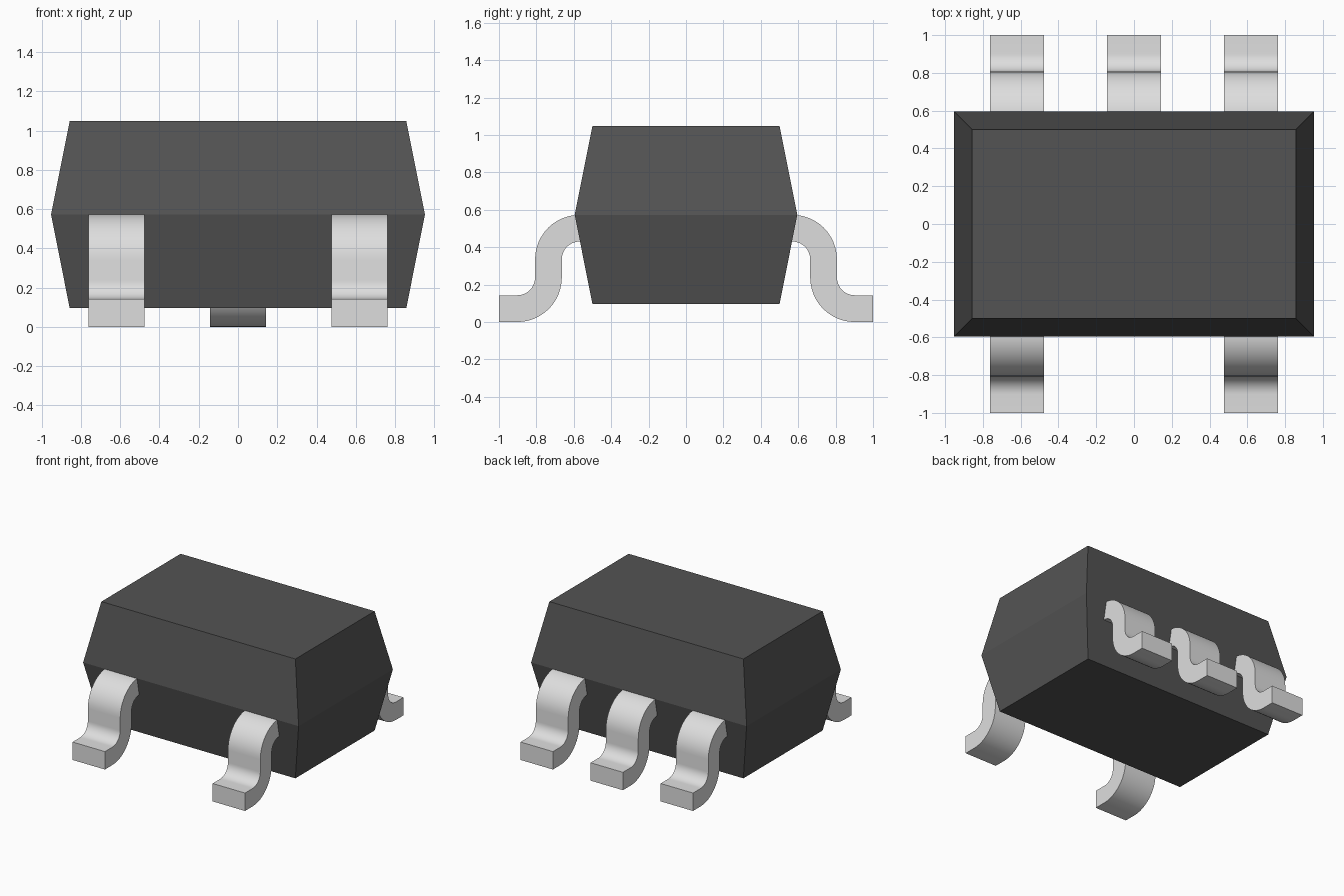
import bpy
import bmesh
from math import sin, cos, pi, radians
from mathutils import Vector

cube = bpy.data.objects.get("Cube")
if cube:
    bpy.data.objects.remove(cube, do_unlink=True)


def make_material(name, value):
    mat = bpy.data.materials.new(name)
    mat.use_nodes = True
    color = (value, value, value, 1)
    mat.diffuse_color = color
    mat.node_tree.nodes["Principled BSDF"].inputs["Base Color"].default_value = color
    return mat


def make_object(name, bm, mat):
    bmesh.ops.recalc_face_normals(bm, faces=bm.faces)
    mesh = bpy.data.meshes.new(name)
    bm.to_mesh(mesh)
    bm.free()
    mesh.materials.append(mat)
    obj = bpy.data.objects.new(name, mesh)
    bpy.context.collection.objects.link(obj)
    return obj


black = make_material("black plastic", 0.087)
silver = make_material("silver metal", 0.73)

BOTTOM, MIDDLE, TOP = 0.095, 0.573, 1.048

# Moulded body: rectangle rings, widest at the parting line
bm = bmesh.new()
rings = []
for hx, hy, z in ((0.857, 0.5, BOTTOM), (0.952, 0.595, MIDDLE), (0.857, 0.5, TOP)):
    rings.append([bm.verts.new((sx * hx, sy * hy, z))
                  for sx, sy in ((-1, -1), (1, -1), (1, 1), (-1, 1))])
for low, high in zip(rings, rings[1:]):
    for i in range(4):
        j = (i + 1) % 4
        bm.faces.new((low[i], low[j], high[j], high[i]))
bm.faces.new(rings[0])
bm.faces.new(rings[-1])
make_object("body", bm, black)

# Gull-wing lead profile in (outward distance, height)
THICK, INNER, WIDTH, TIP = 0.143, 0.095, 0.286, 1.0
OUTER = INNER + THICK
WALL = 0.807          # outer side of the upright
ROOT = 0.5            # end hidden inside the body


def arc(center, radius, start, end, steps=12):
    angles = [radians(start + (end - start) * i / steps) for i in range(steps + 1)]
    return [(center[0] + radius * cos(a), center[1] + radius * sin(a)) for a in angles]


shoulder = (WALL - OUTER, MIDDLE - OUTER)
ankle = (WALL + INNER, OUTER)
profile = ([(ROOT, MIDDLE)]
           + arc(shoulder, OUTER, 90, 0)
           + arc(ankle, INNER, 180, 270)
           + [(TIP, THICK), (TIP, 0)]
           + arc(ankle, OUTER, 270, 180)
           + arc(shoulder, INNER, 0, 90)
           + [(ROOT, MIDDLE - THICK)])


def make_lead(name, x, side):
    bm = bmesh.new()
    verts = [bm.verts.new((x - WIDTH / 2, side * d, z)) for d, z in profile]
    face = bm.faces.new(verts)
    result = bmesh.ops.extrude_face_region(bm, geom=[face])
    moved = [g for g in result["geom"] if isinstance(g, bmesh.types.BMVert)]
    bmesh.ops.translate(bm, verts=moved, vec=Vector((WIDTH, 0, 0)))
    obj = make_object(name, bm, silver)
    bpy.ops.object.select_all(action='DESELECT')
    obj.select_set(True)
    bpy.context.view_layer.objects.active = obj
    bpy.ops.object.shade_smooth_by_angle(angle=radians(30))


# Two leads at the front, three at the back
PITCH = 0.619
for label, x in (("right", -PITCH), ("middle", 0), ("left", PITCH)):
    make_lead("back_" + label + "_lead", x, 1)
    if x:
        make_lead("front_" + label + "_lead", x, -1)
